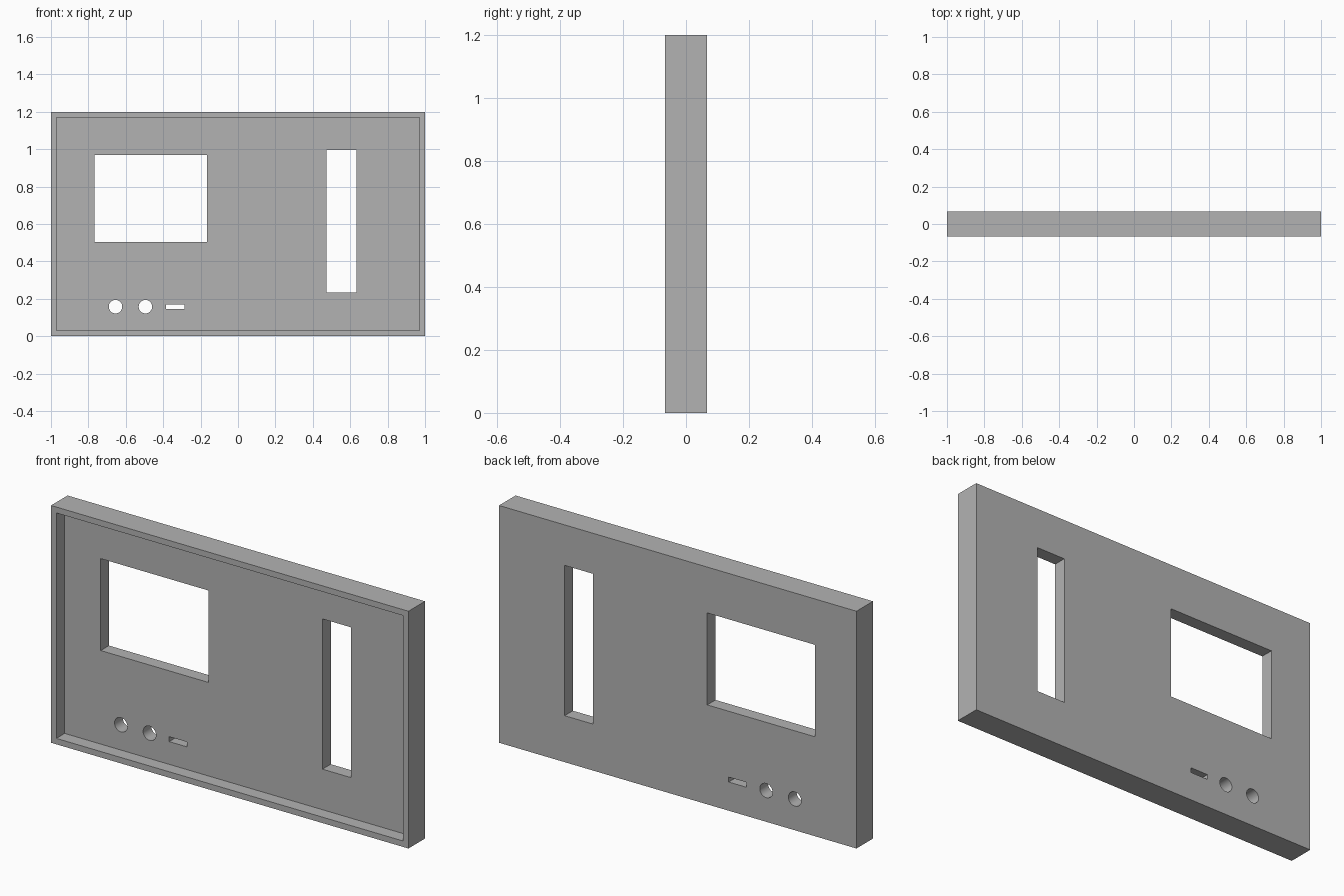
import bpy

old = bpy.data.objects.get("Cube")
if old:
    bpy.data.objects.remove(old, do_unlink=True)

grey = bpy.data.materials.new("plain grey")
grey.use_nodes = True
colour = (0.45, 0.45, 0.45, 1)
grey.diffuse_color = colour
grey.node_tree.nodes["Principled BSDF"].inputs["Base Color"].default_value = colour

HALF_DEPTH = 0.066
HEIGHT = 1.2
RIM = 0.03


def box(name, x0, x1, y0, y1, z0, z1):
    centre = ((x0 + x1) / 2, (y0 + y1) / 2, (z0 + z1) / 2)
    bpy.ops.mesh.primitive_cube_add(size=1, location=centre)
    ob = bpy.context.object
    ob.name = name
    ob.scale = (x1 - x0, y1 - y0, z1 - z0)
    bpy.ops.object.transform_apply(location=False, rotation=False, scale=True)
    ob.data.materials.append(grey)
    return ob


def round_cutter(name, x, z, radius):
    bpy.ops.mesh.primitive_cylinder_add(vertices=32, radius=radius, depth=0.4,
                                        location=(x, 0, z), rotation=(1.570796, 0, 0))
    ob = bpy.context.object
    ob.name = name
    ob.data.materials.append(grey)
    return ob


# Solid faceplate
panel = box("front_panel", -1, 1, -HALF_DEPTH, HALF_DEPTH, 0, HEIGHT)

# Recess that leaves the raised rim, then the through openings
cutters = [
    box("recess_cutter", RIM - 1, 1 - RIM, -0.2, 0, RIM, HEIGHT - RIM),
    box("screen_cutter", -0.768, -0.165, -0.2, 0.2, 0.503, 0.968),
    box("tall_slot_cutter", 0.473, 0.633, -0.2, 0.2, 0.235, 0.995),
    box("small_slot_cutter", -0.385, -0.285, -0.2, 0.2, 0.145, 0.17),
    round_cutter("left_hole_cutter", -0.655, 0.158, 0.036),
    round_cutter("right_hole_cutter", -0.495, 0.158, 0.036),
]

for cutter in cutters:
    mod = panel.modifiers.new(cutter.name, 'BOOLEAN')
    mod.operation = 'DIFFERENCE'
    mod.solver = 'EXACT'
    mod.object = cutter

# Apply the cuts and drop the cutters
bpy.ops.object.select_all(action='DESELECT')
panel.select_set(True)
bpy.context.view_layer.objects.active = panel
for cutter in cutters:
    bpy.ops.object.modifier_apply(modifier=cutter.name)
for cutter in cutters:
    bpy.data.objects.remove(cutter, do_unlink=True)

bpy.ops.object.shade_smooth_by_angle()
